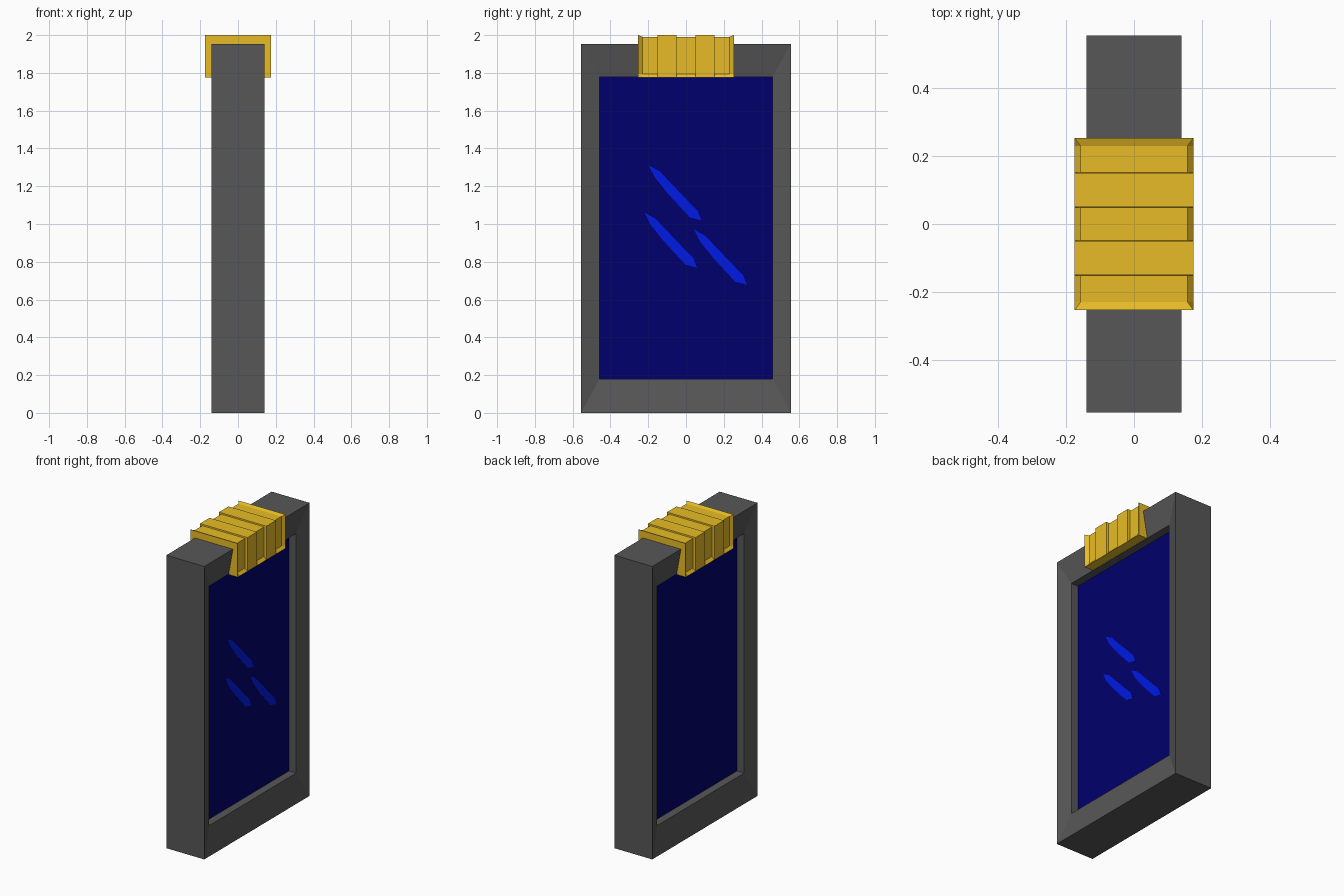
import bpy, bmesh

if "Cube" in bpy.data.objects:
    bpy.data.objects.remove(bpy.data.objects["Cube"])


def material(name, rgb):
    m = bpy.data.materials.new(name)
    m.diffuse_color = (*rgb, 1)
    m.use_nodes = True
    m.node_tree.nodes["Principled BSDF"].inputs["Base Color"].default_value = m.diffuse_color
    return m


GREY = material("dark grey", (0.095, 0.095, 0.095))
GOLD = material("gold", (0.80, 0.50, 0.020))
NAVY = material("navy glass", (0.0, 0.0, 0.15))
BLUE = material("bright blue", (0.0, 0.010, 0.78))


def finish(name, bm, mat):
    bmesh.ops.recalc_face_normals(bm, faces=bm.faces)
    me = bpy.data.meshes.new(name)
    bm.to_mesh(me)
    bm.free()
    me.materials.append(mat)
    ob = bpy.data.objects.new(name, me)
    bpy.context.collection.objects.link(ob)
    return ob


def loft(name, loops, mat, closed):
    """Skin a row of equal-length point loops, either as a ring or with end caps."""
    bm = bmesh.new()
    rows = [[bm.verts.new(p) for p in loop] for loop in loops]
    pairs = list(zip(rows, rows[1:]))
    if closed:
        pairs.append((rows[-1], rows[0]))
    else:
        bm.faces.new(rows[0])
        bm.faces.new(rows[-1])
    n = len(rows[0])
    for a, b in pairs:
        for i in range(n):
            j = (i + 1) % n
            bm.faces.new((a[i], a[j], b[j], b[i]))
    return finish(name, bm, mat)


def rect(x, hy, z0, z1):
    return [(x, -hy, z0), (x, hy, z0), (x, hy, z1), (x, -hy, z1)]


# Frame: outer edge thick, faces sloping in towards the opening
OUTER, INNER = (0.555, 0.0, 1.953), (0.458, 0.18, 1.777)
loft("frame", [rect(0.14, *OUTER), rect(0.108, *INNER),
               rect(-0.108, *INNER), rect(-0.14, *OUTER)], GREY, True)

# Glass panel, recessed on both sides and let into the frame
GLASS_X = 0.055
loft("glass", [rect(GLASS_X, 0.463, 0.175, 1.782),
               rect(-GLASS_X, 0.463, 0.175, 1.782)], NAVY, False)

# Three slanted glints on the glass
GLINT = [(0, 0), (.058, -.032), (.19, -.17), (.26, -.243),
         (.278, -.291), (.217, -.275), (.10, -.148), (.032, -.063)]
for k, (y, z) in enumerate([(-0.197, 1.31), (-0.22, 1.06), (0.043, 0.97)]):
    loft(f"glint_{k + 1}",
         [[(x, y + a, z + b) for a, b in GLINT]
          for x in (GLASS_X - 0.002, GLASS_X + 0.002)], BLUE, False)


# Clasp: an upside-down U over the top rail with three sunken bands
def clasp_section(y, sunk):
    w, top = (0.158, 1.991) if sunk else (0.175, 2.0)
    half = [(0.175, 1.775), (w, 1.794), (w, top)]
    inner = [(-0.112, 1.775), (-0.112, 1.90), (0.112, 1.90), (0.112, 1.775)]
    outline = half + [(-x, z) for x, z in reversed(half)] + inner
    return [(x, y, z) for x, z in outline]


half_steps = [(0.253, False), (0.230, True), (0.151, True), (0.150, False),
              (0.050, False), (0.049, True)]
steps = [(-y, s) for y, s in half_steps] + half_steps[::-1]
loft("clasp", [clasp_section(y, s) for y, s in steps], GOLD, False)
